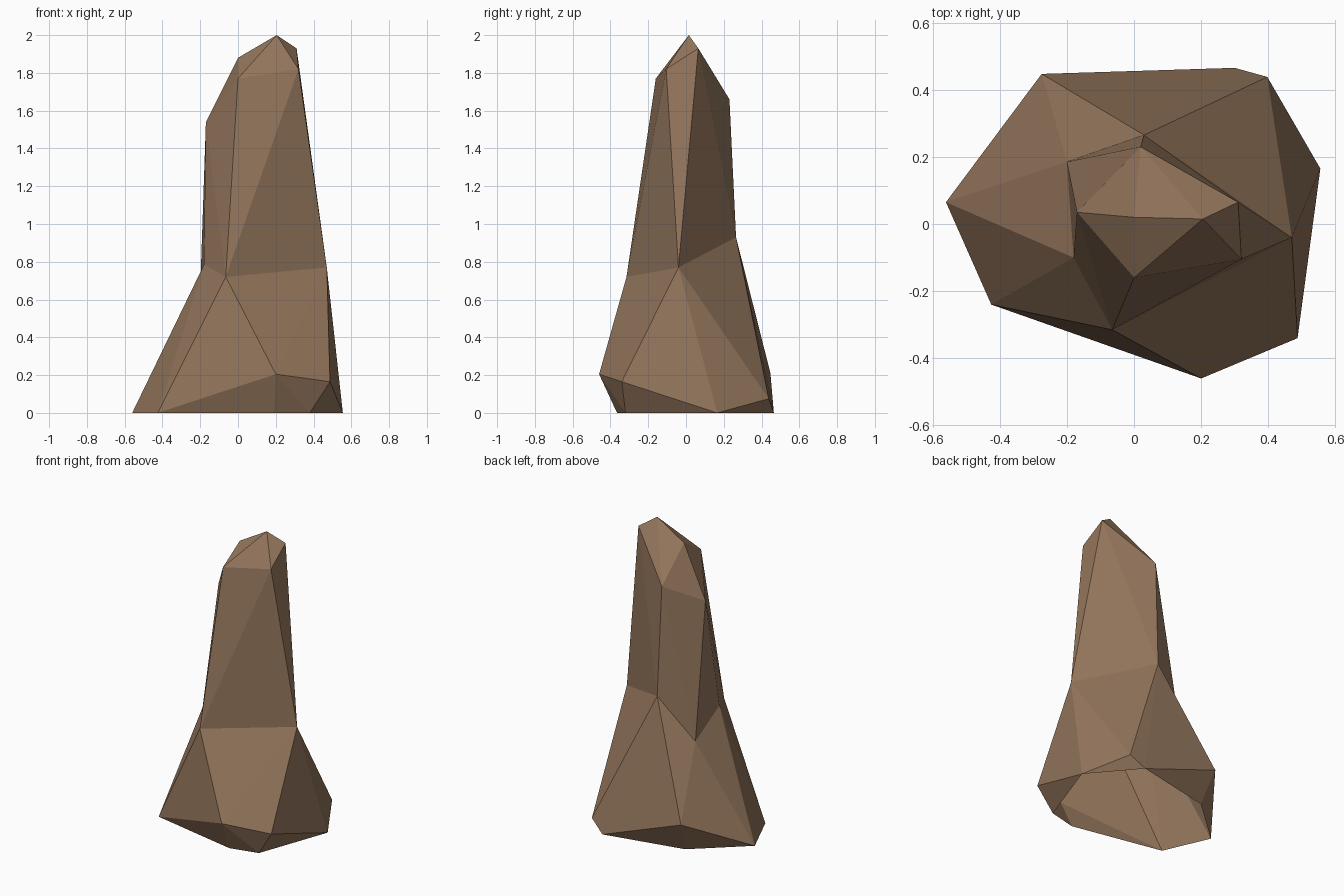
import bpy, bmesh

if "Cube" in bpy.data.objects:
    bpy.data.objects.remove(bpy.data.objects["Cube"])

# Key corners of the rock, ring by ring (x, y, z)
foot = [(x, y, 0) for x, y in [(-.425, -.24), (-.56, .065), (-.24, .35), (.30, .465),
                               (.555, .165), (.38, -.32), (.19, -.365)]]
skirt = [(-.275, .447, .21), (.397, .438, .075), (.487, -.34, .165), (.20, -.46, .205)]
waist = [(-.065, -.315, .72), (-.18, -.10, .785), (-.20, .185, .655),
         (.03, .265, .93), (.47, -.04, .77)]
crown = [(.02, .23, 1.66), (-.17, .035, 1.54), (0, .02, 1.88), (.205, .015, 2.0),
         (.31, .065, 1.93), (.32, -.105, 1.82), (0, -.16, 1.77)]

bm = bmesh.new()


def add_shell(rings, open_rings):
    """Wrap the corners in a convex skin, leaving it open across the given rings."""
    verts, tag = [], {}
    for r, ring in enumerate(rings):
        for co in ring:
            v = bm.verts.new(co)
            verts.append(v)
            tag[v] = r
    bmesh.ops.convex_hull(bm, input=verts)
    caps = []
    for f in bm.faces:
        tags = {tag.get(v, -1) for v in f.verts}
        if len(tags) == 1 and tags.pop() in open_rings:
            caps.append(f)
    bmesh.ops.delete(bm, geom=caps, context='FACES')


# Flared base (open underneath) and leaning upper column, joined at the waist
add_shell([foot, skirt, waist], {0, 2})
add_shell([waist, crown], {0})
bmesh.ops.remove_doubles(bm, verts=bm.verts[:], dist=0.001)
bmesh.ops.recalc_face_normals(bm, faces=bm.faces[:])

mesh = bpy.data.meshes.new("rock_spire")
bm.to_mesh(mesh)
bm.free()

# Single brown stone colour, flat faces
stone = bpy.data.materials.new("brown_stone")
stone.diffuse_color = (.296, .181, .107, 1)
stone.use_nodes = True
stone.node_tree.nodes["Principled BSDF"].inputs["Base Color"].default_value = stone.diffuse_color
mesh.materials.append(stone)
rock = bpy.data.objects.new("rock_spire", mesh)
bpy.context.collection.objects.link(rock)
